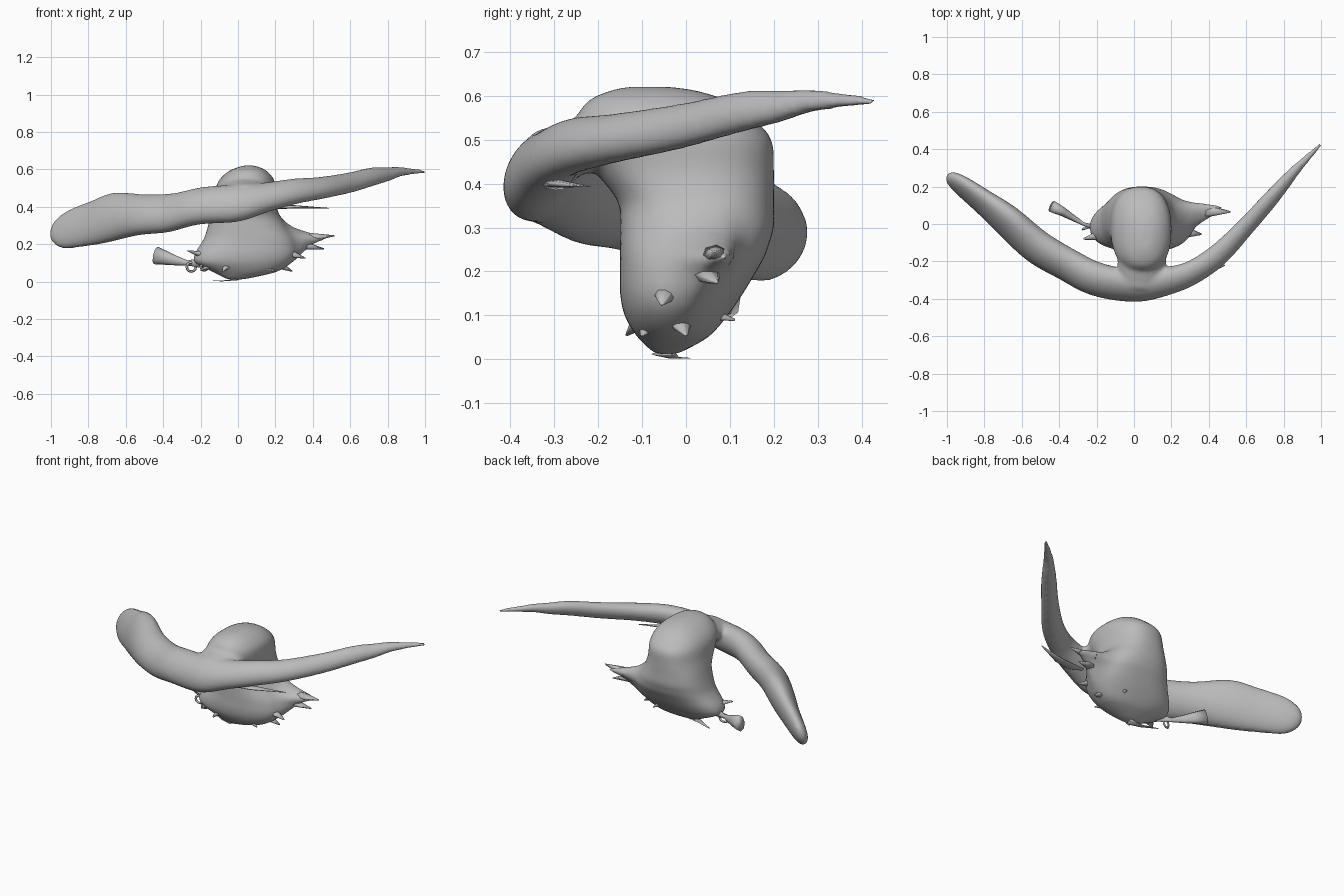
import bpy, bmesh, math
from mathutils import Vector

cube = bpy.data.objects.get("Cube")
if cube:
    bpy.data.objects.remove(cube)

grey = bpy.data.materials.new("plain grey")
grey.use_nodes = True
grey.diffuse_color = (0.5, 0.5, 0.5, 1)
grey.node_tree.nodes["Principled BSDF"].inputs["Base Color"].default_value = (0.5, 0.5, 0.5, 1)


def loft(bm, rings):
    """Skin a list of equal rings and close both ends."""
    rows = [[bm.verts.new(p) for p in ring] for ring in rings]
    n = len(rows[0])
    faces = []
    for a, b in zip(rows, rows[1:]):
        for i in range(n):
            j = (i + 1) % n
            faces.append(bm.faces.new((a[i], a[j], b[j], b[i])))
    faces.append(bm.faces.new(rows[0][::-1]))
    faces.append(bm.faces.new(rows[-1]))
    bmesh.ops.recalc_face_normals(bm, faces=faces)


def finish(name, bm):
    mesh = bpy.data.meshes.new(name)
    bm.to_mesh(mesh)
    bm.free()
    mesh.shade_smooth()
    mesh.materials.append(grey)
    ob = bpy.data.objects.new(name, mesh)
    bpy.context.collection.objects.link(ob)
    return ob


def smooth_stations(stations, steps=5):
    """Catmull-Rom interpolation of tuples."""
    pts = [Vector(s) for s in stations]
    pts = [pts[0]] + pts + [pts[-1]]
    out = []
    for a, b, c, d in zip(pts, pts[1:], pts[2:], pts[3:]):
        for k in range(steps):
            t = k / steps
            out.append(0.5 * (2 * b + (c - a) * t + (2 * a - 5 * b + 4 * c - d) * t ** 2
                              + (3 * b - a - 3 * c + d) * t ** 3))
    return out + [pts[-1]]


def strand(bm, points, radii, flat=1.0, sides=8):
    """Tapered strand through the points, scaled in height by flat."""
    pts = [Vector(p) for p in points]
    rings = []
    for i, (p, r) in enumerate(zip(pts, radii)):
        d = (pts[min(i + 1, len(pts) - 1)] - pts[max(i - 1, 0)]).normalized()
        side = d.cross(Vector((0, 0, 1))).normalized()
        up = side.cross(d)
        turns = [math.tau * k / sides for k in range(sides)]
        rings.append([p + side * r * math.cos(a) + up * r * flat * math.sin(a) for a in turns])
    loft(bm, rings)


# Wing stations: x, y, z, half thickness, half height
wing = [(-1, .26, .265, .01, .02), (-.98, .248, .27, .032, .06), (-.92, .205, .28, .046, .102),
        (-.8, .115, .31, .06, .122), (-.68, .02, .342, .077, .134),
        (-.52, -.12, .357, .087, .11), (-.36, -.215, .368, .085, .104),
        (-.2, -.295, .405, .087, .1), (0, -.33, .42, .083, .1),
        (.15, -.31, .45, .076, .08), (.3, -.265, .482, .063, .068),
        (.45, -.165, .502, .058, .058), (.6, -.012, .53, .047, .053),
        (.72, .122, .562, .042, .048), (.8, .215, .575, .035, .037), (.87, .295, .588, .026, .025),
        (1, .428, .588, .009, .009)]
# Body stations: z, left x, right x, front y, back y, flare length
body = [(.012, -.06, .03, -.07, -.02, 0), (.05, -.13, .2, -.11, .05, 0),
        (.1, -.23, .28, -.14, .095, .01), (.15, -.23, .31, -.15, .13, .04),
        (.2, -.2, .31, -.15, .16, .1), (.235, -.18, .3, -.15, .18, .19),
        (.265, -.17, .28, -.15, .19, .1), (.3, -.16, .255, -.15, .2, .03),
        (.36, -.145, .22, -.155, .2, 0), (.43, -.13, .2, -.21, .2, 0),
        (.5, -.12, .2, -.26, .195, 0), (.55, -.095, .19, -.25, .15, 0),
        (.59, -.05, .155, -.22, .09, 0), (.612, .0, .115, -.17, .02, 0),
        (.62, .03, .085, -.13, -.04, 0)]

bm = bmesh.new()
stations = smooth_stations(wing)
rings = []
for i, s in enumerate(stations):
    d = stations[min(i + 1, len(stations) - 1)] - stations[max(i - 1, 0)]
    side = Vector((-d[1], d[0], 0)).normalized()
    ring = []
    for k in range(24):
        a = math.tau * k / 24
        # the top edge leans back over the lower edge
        off = s[3] * math.cos(a) + .25 * s[4] * math.sin(a)
        ring.append(Vector(s[:3]) + side * off + Vector((0, 0, s[4] * math.sin(a))))
    rings.append(ring)
loft(bm, rings)

rings = []
for z, x0, x1, y0, y1, flare in smooth_stations(body, 3):
    ring = []
    for k in range(48):
        a = math.tau * k / 48 - math.pi
        c, s = math.cos(a), math.sin(a)
        bump = max(flare, 0) * math.exp(-(a - .22) ** 2 / .07)
        ring.append(Vector(((x0 + x1) / 2 + (x1 - x0) / 2 * math.copysign(abs(c) ** .85, c) + bump,
                            (y0 + y1) / 2 + (y1 - y0) / 2 * math.copysign(abs(s) ** .85, s) + bump * .15, z)))
    rings.append(ring)
loft(bm, rings)

# Shallow sloping neck between the dome and the wings
strand(bm, [(.045, -.12, .5), (.04, -.22, .49), (.03, -.33, .46)], [.13, .13, .12], .5, 24)
ob = finish("body_and_wings", bm)

# Fuse everything into one soft skin
mod = ob.modifiers.new("fuse", 'REMESH')
mod.mode = 'VOXEL'
mod.voxel_size = .01
mod.use_smooth_shade = True
mod = ob.modifiers.new("soften", 'SMOOTH')
mod.factor = .5
mod.iterations = 8

# Ragged hem: root and tip of each tooth
hem = [((.25, -.04, .16), (.36, -.055, .125)), ((.2, -.02, .1), (.29, -.0, .055)),
       ((.32, .04, .2), (.46, .07, .175)), ((.14, -.08, .14), (.24, -.09, .15)),
       ((.1, -.07, .09), (.2, -.1, .055)), ((-.14, -.05, .13), (-.27, -.08, .165)),
       ((-.05, -.09, .1), (-.08, -.135, .055)), ((.1, .0, .12), (.15, .11, .09)),
       ((.36, .07, .235), (.515, .065, .245)), ((-.12, -.05, .1), (-.2, -.08, .06))]
bm = bmesh.new()
for root, tip in hem:
    strand(bm, [root, tip], [.04, .004], .7)
finish("hem_teeth", bm)

# Thin strands under the left wing and at the foot
bm = bmesh.new()
strand(bm, [(.08, -.31, .395), (.3, -.29, .4), (.485, -.22, .393)], [.04, .025, .003], .35)
finish("wing_strand", bm)
bm = bmesh.new()
strand(bm, [(.0, -.05, .012), (-.08, -.03, .004), (-.17, .01, .003)], [.03, .015, .003], .15)
finish("foot_sliver", bm)

# Torn scrap joined to the hem by a strand and small loops
bm = bmesh.new()
strand(bm, [(-.18, -.03, .1), (-.27, .0, .1), (-.33, .035, .112), (-.38, .065, .125), (-.44, .095, .14)],
       [.02, .009, .017, .024, .032], 1.5)
finish("torn_scrap", bm)
bm = bmesh.new()
for x, y, r in ((-.25, -.02, .024), (-.18, -.07, .018)):
    rings = []
    for i in range(13):
        a = math.tau * i / 12
        out = Vector((math.cos(a), .3 * math.cos(a), math.sin(a)))
        rings.append([Vector((x, y, .078)) + out * (r + .007 * math.cos(b)) + Vector((0, .007 * math.sin(b), 0))
                      for b in (0, 1.57, 3.14, 4.71)])
    loft(bm, rings)
finish("scrap_loops", bm)
